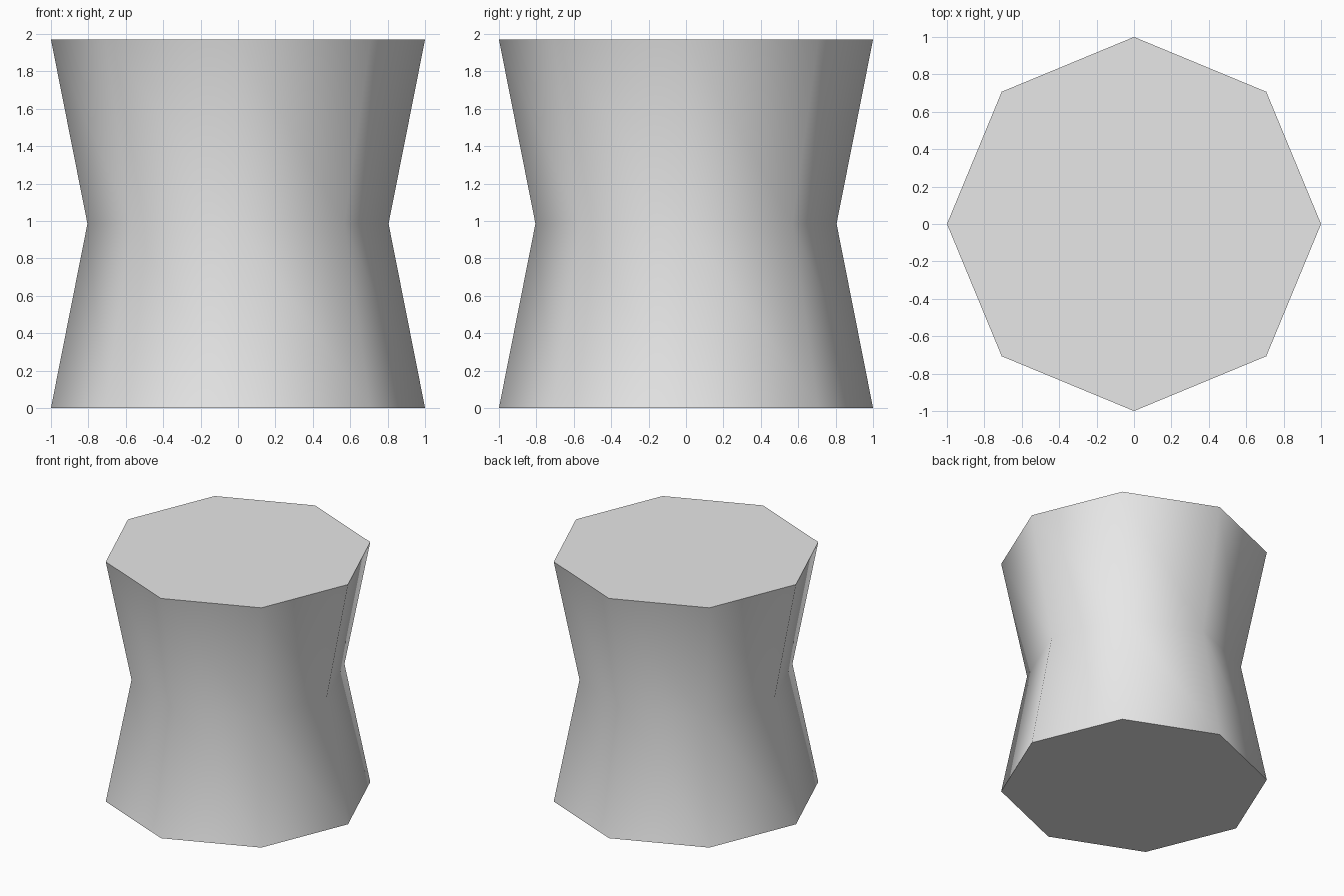
import bpy
import bmesh
import math
from mathutils import Matrix

HEIGHT = 1.97
WAIST = 0.805

cube = bpy.data.objects.get("Cube")
if cube:
    bpy.data.objects.remove(cube, do_unlink=True)

# Plain grey material
grey = bpy.data.materials.new("light_grey")
grey.use_nodes = True
colour = (0.8, 0.8, 0.8, 1)
grey.diffuse_color = colour
grey.node_tree.nodes["Principled BSDF"].inputs["Base Color"].default_value = colour

# Eight-sided drum, cut at mid-height and pinched at the waist
bm = bmesh.new()
bmesh.ops.create_cone(bm, cap_ends=True, segments=8, radius1=1, radius2=1,
                      depth=HEIGHT, matrix=Matrix.Translation((0, 0, HEIGHT / 2)))
middle = (0, 0, HEIGHT / 2)
bmesh.ops.bisect_plane(bm, geom=bm.verts[:] + bm.edges[:] + bm.faces[:],
                       plane_co=middle, plane_no=(0, 0, 1))
waist = [v for v in bm.verts if abs(v.co.z - HEIGHT / 2) < 0.01]
bmesh.ops.scale(bm, vec=(WAIST, WAIST, 1), verts=waist)
bmesh.ops.recalc_face_normals(bm, faces=bm.faces)

mesh = bpy.data.meshes.new("pinched_drum")
bm.to_mesh(mesh)
bm.free()
mesh.materials.append(grey)
drum = bpy.data.objects.new("pinched_drum", mesh)
bpy.context.collection.objects.link(drum)

# Smooth sides, crisp rims around the flat caps
bpy.ops.object.select_all(action="DESELECT")
drum.select_set(True)
bpy.context.view_layer.objects.active = drum
bpy.ops.object.shade_smooth_by_angle(angle=math.radians(60))
